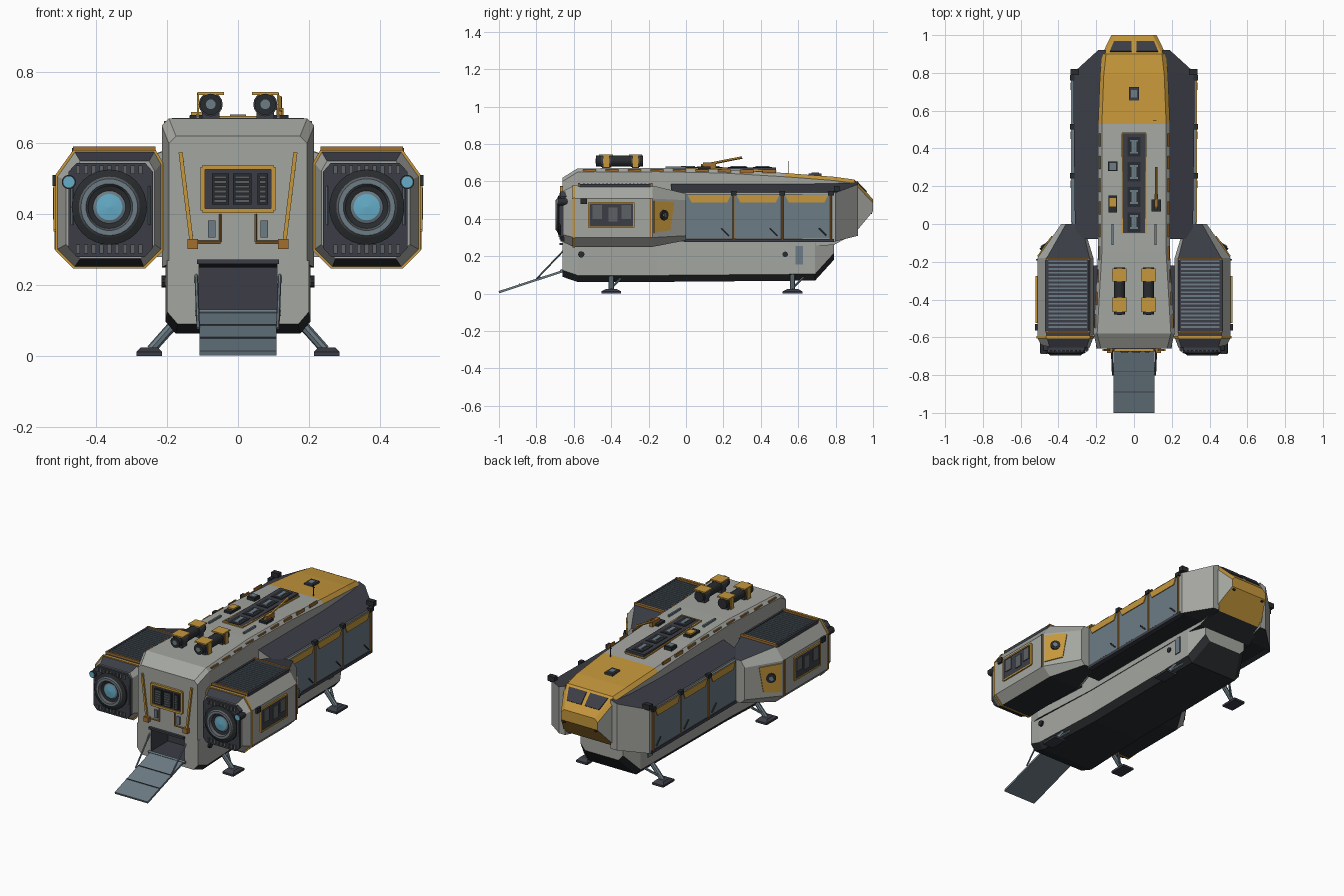
import bpy, bmesh, math
from mathutils import Vector

COLOURS = {
    "hull_grey": (0.37, 0.38, 0.35), "yellow_paint": (0.56, 0.31, 0.045),
    "dark_panel": (0.045, 0.048, 0.062), "black_underside": (0.022, 0.025, 0.028),
    "steel_blue": (0.15, 0.20, 0.235), "cyan_glass": (0.13, 0.42, 0.58),
    "orange_trim": (0.36, 0.16, 0.03), "nozzle_grey": (0.11, 0.12, 0.13)}
MATS = []
for n, c in COLOURS.items():
    m = bpy.data.materials.new(n)
    m.diffuse_color = (*c, 1)
    MATS.append(m)
GREY, YEL, DARK, BLACK, STEEL, GLASS, ORANGE, NOZ = range(8)


def finish(name, bm, mat=GREY, rule=None, smooth=False):
    bmesh.ops.remove_doubles(bm, verts=bm.verts, dist=1e-5)
    bmesh.ops.recalc_face_normals(bm, faces=bm.faces)
    bm.normal_update()
    for f in bm.faces:
        if rule:
            f.material_index = rule(f.normal, f.calc_center_median())
        elif mat is not None:
            f.material_index = mat
        f.smooth = smooth
    me = bpy.data.meshes.new(name)
    bm.to_mesh(me)
    bm.free()
    for m in MATS:
        me.materials.append(m)
    ob = bpy.data.objects.new(name, me)
    bpy.context.collection.objects.link(ob)
    return ob


def loft(name, sections, mat=GREY, rule=None):
    bm = bmesh.new()
    rings = [[bm.verts.new(p) for p in s] for s in sections]
    n = len(rings[0])
    for a, b in zip(rings, rings[1:]):
        for i in range(n):
            j = (i + 1) % n
            bm.faces.new((a[i], a[j], b[j], b[i]))
    bm.faces.new(rings[0])
    bm.faces.new(rings[-1])
    return finish(name, bm, mat, rule)


def box(name, x0, x1, y0, y1, z0, z1, mat):
    return loft(name, [[(x0, y, z0), (x1, y, z0), (x1, y, z1), (x0, y, z1)] for y in (y0, y1)], mat)


def plate(name, pts, mat, t=0.008):
    # flat polygon thickened equally to both sides
    p = [Vector(q) for q in pts]
    n = (p[1] - p[0]).cross(p[2] - p[0]).normalized() * t / 2
    return loft(name, [[q - n for q in p], [q + n for q in p]], mat)


def rod(name, a, b, r, mat, sides=6, r2=None):
    a, b = Vector(a), Vector(b)
    d = (b - a).normalized()
    u = d.orthogonal().normalized()
    v = d.cross(u)
    ang = [2 * math.pi * i / sides for i in range(sides)]
    return loft(name, [[c + (u * math.cos(t) + v * math.sin(t)) * q for t in ang]
                       for c, q in ((a, r), (b, r2 or r))], mat)


def lathe(name, cx, cz, prof, segs=32):
    # rings around the y axis, colour given per band
    bm = bmesh.new()
    rings = [[bm.verts.new((cx + r * math.cos(2 * math.pi * i / segs), y, cz + r * math.sin(2 * math.pi * i / segs)))
              for i in range(segs)] for r, y, _ in prof]
    for k in range(len(prof) - 1):
        for i in range(segs):
            j = (i + 1) % segs
            f = bm.faces.new((rings[k][i], rings[k][j], rings[k + 1][j], rings[k + 1][i]))
            f.material_index = prof[k][2]
    return finish(name, bm, None)


def frame(name, pts, r, mat):
    for a, b in zip(pts, pts[1:] + pts[:1]):
        rod(name, a, b, r, mat, 4)


# upper hull with painted nose
def hull_rule(n, c):
    if n.z < -0.65:
        return BLACK
    if c.y > 0.53 and abs(n.x) < 0.8 and (n.z > 0.2 or c.y > 0.9):
        return YEL
    return GREY


def hull_sec(y, w, zb, zt, c=0.02):
    return [(-w, y, zb), (-w, y, zt - c), (-w + c, y, zt), (w - c, y, zt), (w, y, zt - c), (w, y, zb)]


loft("upper_hull", [hull_sec(*s) for s in (
    (-0.66, 0.195, 0.26, 0.62), (-0.58, 0.215, 0.25, 0.67), (-0.15, 0.19, 0.25, 0.672), (0.2, 0.19, 0.25, 0.665),
    (0.53, 0.19, 0.25, 0.645), (0.79, 0.18, 0.26, 0.625), (0.9, 0.168, 0.32, 0.61), (1.0, 0.12, 0.44, 0.505))],
    rule=hull_rule)

# lower hull with entry opening
low = loft("lower_hull", [[(-w, y, 0.27), (-w, y, zb + 0.035), (-w + 0.03, y, zb), (w - 0.03, y, zb),
                           (w, y, zb + 0.035), (w, y, 0.27)] for y, w, zb in (
    (-0.66, 0.2, 0.09), (-0.58, 0.205, 0.063), (-0.15, 0.186, 0.063), (0.69, 0.186, 0.07), (0.79, 0.14, 0.18))],
    rule=lambda n, c: BLACK if n.z < -0.35 else GREY)
cut = box("doorway_cutter", -0.11, 0.11, -0.75, -0.5, 0.125, 0.262, DARK)
cut.hide_render = True
cut.display_type = 'WIRE'
mod = low.modifiers.new("doorway", 'BOOLEAN')
mod.operation, mod.object, mod.solver = 'DIFFERENCE', cut, 'EXACT'

# entry ramp
plate("ramp", [(-0.108, -0.66, 0.12), (0.108, -0.66, 0.12), (0.108, -1.0, 0.008), (-0.108, -1.0, 0.008)], STEEL, 0.012)
for y in (-0.78, -0.89):
    z = 0.135 + (y + 0.66) * 0.33
    rod("ramp_seam", (-0.108, y, z - 0.008), (0.108, y, z - 0.008), 0.003, DARK, 4)
rod("ramp_hinge", (-0.12, -0.665, 0.122), (0.12, -0.665, 0.122), 0.009, STEEL)
box("door_lintel", -0.115, 0.115, -0.675, -0.655, 0.26, 0.272, DARK)

# front window with slatted vents
box("front_window", -0.1, 0.1, -0.668, -0.655, 0.41, 0.533, DARK)
frame("front_window_frame", [(-0.1, -0.668, 0.41), (0.1, -0.668, 0.41), (0.1, -0.668, 0.533), (-0.1, -0.668, 0.533)], 0.009, YEL)
for x, w in ((-0.05, 0.024), (0.012, 0.026), (0.07, 0.015)):
    box("vent_box", x - w, x + w, -0.678, -0.66, 0.427, 0.515, BLACK)
    for i in range(6):
        z = 0.437 + i * 0.0135
        box("vent_slat", x - w + 0.006, x + w - 0.006, -0.683, -0.675, z - 0.004, z + 0.004, NOZ)

# roof spine with hatches
box("spine_panel", -0.06, 0.06, -0.05, 0.48, 0.645, 0.674, DARK)
frame("spine_frame", [(-0.063, -0.05, 0.673), (0.063, -0.05, 0.673), (0.063, 0.48, 0.656), (-0.063, 0.48, 0.656)], 0.005, YEL)
for i in range(4):
    y = 0.01 + i * 0.133
    box("spine_well", -0.035, 0.035, y - 0.052, y + 0.052, 0.66, 0.677, BLACK)
    box("spine_hatch", -0.012, 0.012, y - 0.03, y + 0.03, 0.66, 0.682, STEEL)
    for e in (-0.032, 0.032):
        box("spine_hatch_bar", -0.022, 0.022, y + e - 0.005, y + e + 0.005, 0.66, 0.682, STEEL)

# roof fittings
box("vent_left", -0.137, -0.087, 0.28, 0.33, 0.65, 0.678, BLACK)
box("vent_left_lid", -0.13, -0.094, 0.287, 0.323, 0.67, 0.683, STEEL)
box("sensor_box", -0.135, -0.09, 0.06, 0.15, 0.65, 0.68, BLACK)
box("sensor_lid", -0.132, -0.093, 0.09, 0.14, 0.67, 0.688, YEL)
box("gun_base", 0.092, 0.142, 0.065, 0.13, 0.65, 0.68, BLACK)
box("gun_mount", 0.108, 0.128, 0.09, 0.16, 0.67, 0.7, ORANGE)
rod("gun_barrel", (0.118, 0.08, 0.685), (0.118, 0.3, 0.728), 0.007, YEL)
box("nose_hatch", -0.026, 0.026, 0.655, 0.725, 0.62, 0.643, DARK)
box("nose_hatch_lid", -0.016, 0.016, 0.67, 0.71, 0.63, 0.647, STEEL)
rod("antenna", (0.11, 0.55, 0.63), (0.11, 0.55, 0.71), 0.002, DARK, 4)
rod("antenna_bar", (0.1, 0.55, 0.695), (0.12, 0.55, 0.695), 0.002, DARK, 4)

for s in (-1, 1):
    def P(*pts):
        return [(s * x, y, z) for x, y, z in pts]

    def sbox(name, x0, x1, *rest):
        return box(name, s * x0, s * x1, *rest)

    def srod(name, a, b, *rest):
        return rod(name, *P(a, b), *rest)

    # windscreen and nose lights
    def slope(x, y):
        return (x, y, 0.612 - (y - 0.9) * 1.05)
    plate("windscreen", P(slope(0.012, 0.912), slope(0.128, 0.912), slope(0.106, 0.965), slope(0.012, 0.965)), DARK)
    sbox("nose_light", 0.095, 0.11, 0.97, 0.995, 0.425, 0.445, BLACK)

    # front struts, pipes and plates
    srod("front_strut", (0.162, -0.667, 0.575), (0.132, -0.667, 0.33), 0.008, YEL, 4)
    sbox("strut_block", 0.113, 0.143, -0.682, -0.655, 0.302, 0.33, ORANGE)
    srod("front_pipe", (0.05, -0.665, 0.4), (0.05, -0.665, 0.322), 0.004, ORANGE)
    srod("front_pipe", (0.05, -0.665, 0.322), (0.125, -0.665, 0.322), 0.004, ORANGE)
    sbox("front_plate", 0.064, 0.084, -0.668, -0.655, 0.335, 0.382, STEEL)
    srod("ramp_strut", (0.112, -0.8, 0.078), (0.118, -0.655, 0.23), 0.005, STEEL)

    # twin roof canisters
    cx = s * 0.077
    rod("canister", (cx, -0.48, 0.71), (cx, -0.23, 0.71), 0.03, BLACK, 16)
    rod("canister_lens", (cx, -0.483, 0.71), (cx, -0.47, 0.71), 0.014, STEEL, 12)
    for y0, y1 in ((-0.465, -0.39), (-0.305, -0.235)):
        rod("canister_collar", (cx, y0 + 0.01, 0.71), (cx, y1 - 0.01, 0.71), 0.034, DARK, 16)
        box("canister_hood", cx - 0.037, cx + 0.037, y0, y1, 0.737, 0.745, YEL)
        sbox("canister_guard", 0.11, 0.116, y0 + 0.02, y1 - 0.02, 0.675, 0.742, YEL)
        sbox("canister_foot", 0.052, 0.102, y0 + 0.015, y1 - 0.015, 0.66, 0.69, DARK)
    sbox("roof_rail", 0.109, 0.119, -0.11, 0.0, 0.665, 0.681, STEEL)
    for i in range(9):
        y = -0.55 + i * 0.12
        w = 0.207 - max(0, min(1, (y + 0.58) / 0.43)) * 0.025
        sbox("roof_edge_dash", w - 0.004, w + 0.003, y, y + 0.07, 0.645, 0.663, ORANGE)

    # cargo side bays
    loft("side_bay", [P((0.15, y, zb), (xo, y, zb), (xo, y, zt), (0.15, y, 0.6)) for y, xo, zb, zt in (
        (-0.08, 0.312, 0.28, 0.54), (0.8, 0.322, 0.28, 0.54), (0.92, 0.19, 0.31, 0.585))],
        rule=lambda n, c: DARK if n.z > 0.3 else BLACK if n.z < -0.3 else GREY)
    for i in range(3):
        y0, y1 = 0.0 + i * 0.26, 0.25 + i * 0.26
        sbox("bay_door", 0.3, 0.328, y0, y1, 0.295, 0.53, STEEL)
        plate("bay_door_header", P((0.329, y0 + 0.01, 0.527), (0.329, y1 - 0.01, 0.527),
                                   (0.329, y1 - 0.03, 0.487), (0.329, y0 + 0.03, 0.487)), YEL)
        srod("bay_post", (0.328, y1 + 0.005, 0.29), (0.328, y1 + 0.005, 0.535), 0.006, ORANGE)
        sbox("bay_clamp", 0.315, 0.338, y1 - 0.01, y1 + 0.02, 0.525, 0.548, BLACK)
        srod("bay_door_strut", (0.331, y1 - 0.06, 0.35), (0.331, y1 - 0.02, 0.31), 0.004, DARK)
    sbox("bay_sill", 0.3, 0.33, -0.01, 0.79, 0.275, 0.293, DARK)
    sbox("bay_lamp", 0.29, 0.335, 0.79, 0.82, 0.545, 0.575, BLACK)

    # engine pods
    def pod_sec(y, xi, xo, zb, zt, c):
        return P((xi + c, y, zb), (xo - c, y, zb), (xo, y, zb + c), (xo, y, zt - c * 1.4), (xo - c, y, zt),
                 (xi + c * 0.4, y, zt), (xi, y, zt - c * 0.7), (xi, y, zb + c))
    loft("engine_pod", [pod_sec(*q) for q in (
        (-0.655, 0.235, 0.485, 0.275, 0.55, 0.04), (-0.6, 0.215, 0.512, 0.25, 0.578, 0.05),
        (-0.18, 0.215, 0.512, 0.25, 0.578, 0.05), (0.0, 0.27, 0.385, 0.285, 0.535, 0.025))],
        rule=lambda n, c: BLACK if n.z < -0.75 else DARK if n.z > 0.75 else GREY)
    loft("pod_trim", [pod_sec(y, 0.212, 0.515, 0.247, 0.581, 0.05) for y in (-0.606, -0.594)], YEL)
    sbox("pod_grille", 0.245, 0.458, -0.565, -0.19, 0.57, 0.582, DARK)
    for i in range(18):
        y = -0.55 + i * 0.0205
        sbox("grille_rib", 0.25, 0.452, y, y + 0.009, 0.578, 0.588, STEEL)
    for y in (-0.572, -0.185):
        sbox("grille_bar", 0.232, 0.466, y - 0.006, y + 0.006, 0.57, 0.591, ORANGE)
    for x in (0.238, 0.462):
        sbox("grille_rail", x - 0.006, x + 0.006, -0.57, -0.19, 0.565, 0.587, DARK)

    # pod side window and rear hatch
    sbox("pod_window", 0.5, 0.517, -0.52, -0.28, 0.355, 0.487, DARK)
    frame("pod_window_frame", P((0.516, -0.52, 0.355), (0.516, -0.28, 0.355), (0.516, -0.28, 0.487), (0.516, -0.52, 0.487)), 0.006, YEL)
    for y, z0, z1 in ((-0.475, 0.4, 0.475), (-0.39, 0.385, 0.46), (-0.32, 0.4, 0.475)):
        sbox("window_vent", 0.51, 0.522, y - 0.025, y + 0.025, z0, z1, NOZ)
    def on_tail(y, z, d=0.003):
        return (0.512 - (y + 0.18) * 0.706 + d, y, z)
    plate("pod_hatch", P(on_tail(-0.172, 0.325), on_tail(-0.085, 0.34), on_tail(-0.065, 0.49), on_tail(-0.172, 0.495)), YEL)
    srod("pod_hatch_port", on_tail(-0.122, 0.42, 0), on_tail(-0.112, 0.42, 0.016), 0.028, BLACK, 12)
    srod("pod_hatch_lens", on_tail(-0.122, 0.42, 0.006), on_tail(-0.11, 0.42, 0.021), 0.013, STEEL, 12)
    srod("pod_edge_rib", (0.514, -0.19, 0.3), (0.514, -0.19, 0.51), 0.005, ORANGE, 4)

    # engine face, nozzle and lamps
    loft("engine_face", [P((0.262, y, 0.28), (0.455, y, 0.28), (0.478, y, 0.305), (0.478, y, 0.52), (0.455, y, 0.545),
                           (0.262, y, 0.545), (0.24, y, 0.52), (0.24, y, 0.305)) for y in (-0.67, -0.64)], DARK)
    lathe("nozzle", s * 0.363, 0.42, [(0, -0.65, BLACK), (0.106, -0.65, BLACK), (0.106, -0.682, BLACK), (0.086, -0.69, NOZ),
          (0.08, -0.697, STEEL), (0.066, -0.697, NOZ), (0.06, -0.68, BLACK), (0.046, -0.676, STEEL), (0.037, -0.68, GLASS), (0, -0.684, GLASS)])
    for i in range(9):
        x = 0.275 + i * 0.022
        for z in (0.302, 0.526):
            sbox("engine_vent_fin", x - 0.006, x + 0.006, -0.677, -0.665, z - 0.012, z + 0.012, NOZ)
    for x in (0.25, 0.468):
        srod("engine_face_rod", (x, -0.673, 0.37), (x, -0.673, 0.48), 0.004, STEEL)
    srod("pod_lamp_ring", (0.477, -0.685, 0.491), (0.477, -0.63, 0.491), 0.02, BLACK, 16)
    srod("pod_lamp", (0.477, -0.689, 0.491), (0.477, -0.68, 0.491), 0.016, GLASS, 16)
    sbox("pod_bracket", 0.505, 0.523, -0.565, -0.53, 0.48, 0.51, BLACK)
    sbox("pod_joint", 0.18, 0.24, -0.55, -0.22, 0.3, 0.54, DARK)

    # landing legs
    for y in (-0.4, 0.57):
        loft("foot_pad", [P((0.25 - a, y - b, z), (0.25 + a, y - b, z), (0.25 + a, y + b, z), (0.25 - a, y + b, z))
                          for z, a, b in ((0, 0.036, 0.053), (0.012, 0.036, 0.053), (0.024, 0.024, 0.03))], DARK)
        srod("leg", (0.245, y, 0.018), (0.168, y, 0.105), 0.014, STEEL, 8)
        srod("leg_brace", (0.235, y, 0.03), (0.165, y + 0.06, 0.09), 0.007, STEEL)

    # lower hull fittings
    srod("hull_port", (0.18, 0.53, 0.21), (0.193, 0.53, 0.21), 0.015, BLACK, 12)
    sbox("hull_ladder", 0.18, 0.192, 0.585, 0.625, 0.155, 0.255, STEEL)
    srod("hull_socket", (0.19, -0.56, 0.21), (0.216, -0.56, 0.21), 0.017, BLACK, 10)
